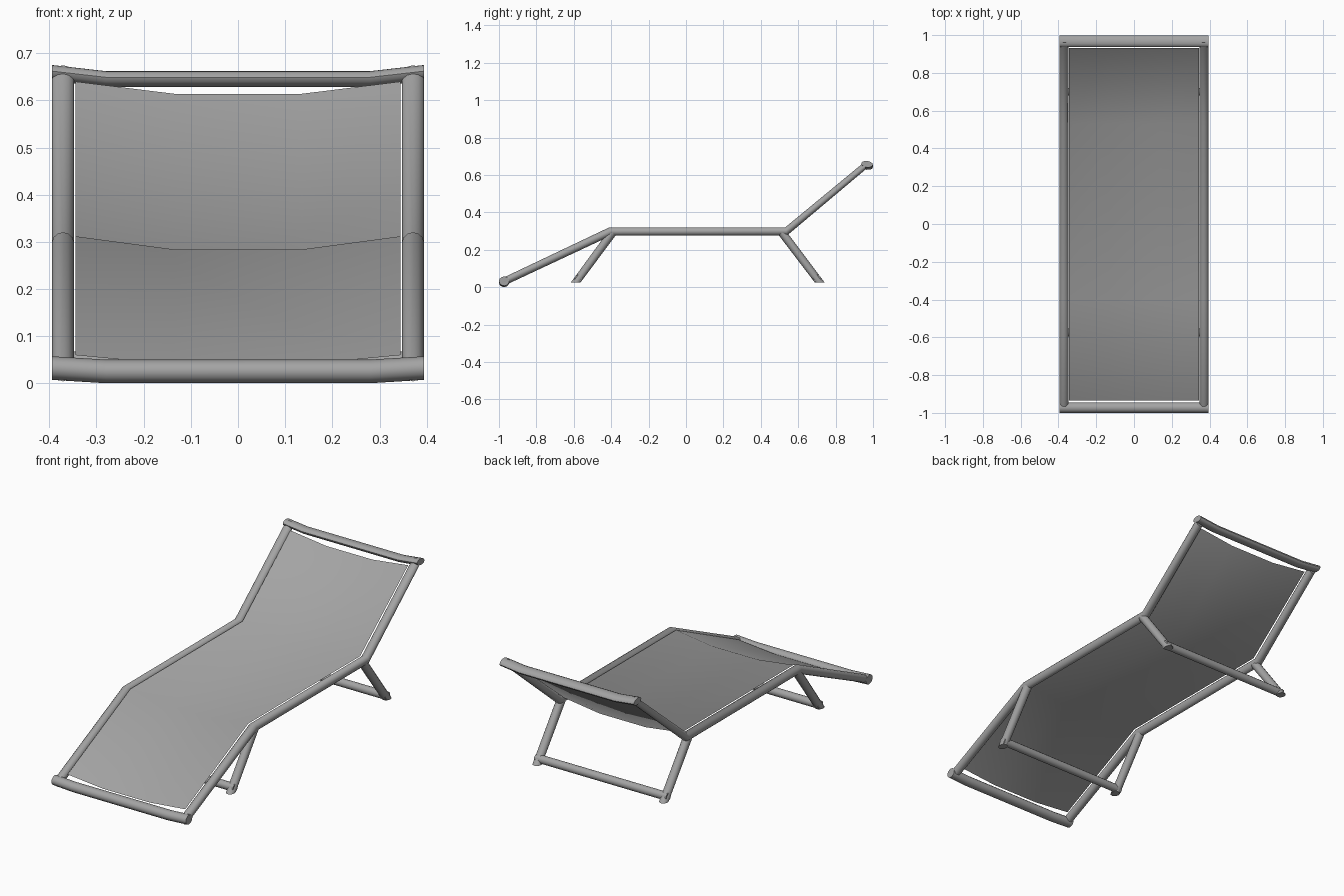
import bpy, bmesh, math
from mathutils import Vector

cube = bpy.data.objects.get("Cube")
if cube:
    bpy.data.objects.remove(cube, do_unlink=True)

SIDES = 12
RAIL_X = 0.371
RAIL_R = 0.0235

grey = bpy.data.materials.new("mid_grey")
grey.use_nodes = True
colour = (0.37, 0.37, 0.37, 1)
grey.diffuse_color = colour
grey.node_tree.nodes["Principled BSDF"].inputs["Base Color"].default_value = colour


def finish(name, bm, angle):
    bmesh.ops.recalc_face_normals(bm, faces=bm.faces)
    mesh = bpy.data.meshes.new(name)
    bm.to_mesh(mesh)
    bm.free()
    mesh.materials.append(grey)
    obj = bpy.data.objects.new(name, mesh)
    bpy.context.collection.objects.link(obj)
    bpy.ops.object.select_all(action='DESELECT')
    obj.select_set(True)
    bpy.context.view_layer.objects.active = obj
    bpy.ops.object.shade_smooth_by_angle(angle=math.radians(angle))
    return obj


def tube(name, rings):
    """Loft elliptical rings, each a centre and two half-axis vectors."""
    bm = bmesh.new()
    loops = []
    for centre, a, b in rings:
        c, a, b = Vector(centre), Vector(a), Vector(b)
        loops.append([bm.verts.new(c + a * math.cos(t) + b * math.sin(t))
                      for t in (math.tau * i / SIDES for i in range(SIDES))])
    for lo, hi in zip(loops, loops[1:]):
        for i in range(SIDES):
            j = (i + 1) % SIDES
            bm.faces.new((lo[i], lo[j], hi[j], hi[i]))
    bm.faces.new(loops[0])
    bm.faces.new(loops[-1])
    return finish(name, bm, 50)


# Side profile: y, z and the lean of each rail section
profile = [(-0.98, 0.027, 0.0), (-0.405, 0.298, -0.004),
           (0.535, 0.298, -0.004), (0.96, 0.652, 0.0)]

for side, s in (("left", 1), ("right", -1)):
    x = s * RAIL_X
    # Bent side rail
    tube(side + "_rail", [((x, y, z), (RAIL_R, 0, 0), (0, lean, 0.0225))
                          for y, z, lean in profile])
    # Splayed legs with level feet
    for end, top, foot in (("front", -0.393, -0.59), ("back", 0.513, 0.715)):
        tube(f"{end}_{side}_leg", [((x, top, 0.292), (0.022, 0, 0), (0, 0.028, 0)),
                                   ((x, foot, 0.025), (0.022, 0, 0), (0, 0.026, 0))])

# Bars joining the feet
for end, y in (("front", -0.575), ("back", 0.7)):
    tube(end + "_leg_bar", [((x, y, 0.047), (0, 0.021, 0), (0, 0, 0.021))
                            for x in (-0.387, 0.387)])


# End bars that dip slightly in the middle
def end_bar(name, y, z, rise, long_axis, short_axis):
    tube(name, [((x, y, z + (rise if abs(x) > 0.3 else 0)), long_axis, short_axis)
                for x in (-0.394, -0.28, 0.28, 0.394)])


end_bar("foot_bar", -0.9725, 0.0255, 0.007, (0, 0.0275, 0), (0, 0, 0.025))
end_bar("head_bar", 0.968, 0.645, 0.013, (0, 0.031, -0.004), (0, 0.002, 0.017))

# Sagging fabric sling between the rails
bm = bmesh.new()
rows = []
for y, z, sag in ((-0.935, 0.06, 0.02), (-0.408, 0.312, 0.028),
                  (0.53, 0.312, 0.028), (0.932, 0.64, 0.026)):
    rows.append([bm.verts.new((x, y, z - (sag if abs(x) < 0.2 else 0)))
                 for x in (-0.345, -0.135, 0.135, 0.345)])
for lo, hi in zip(rows, rows[1:]):
    for i in range(3):
        bm.faces.new((lo[i], lo[i + 1], hi[i + 1], hi[i]))
finish("fabric_sling", bm, 60)
